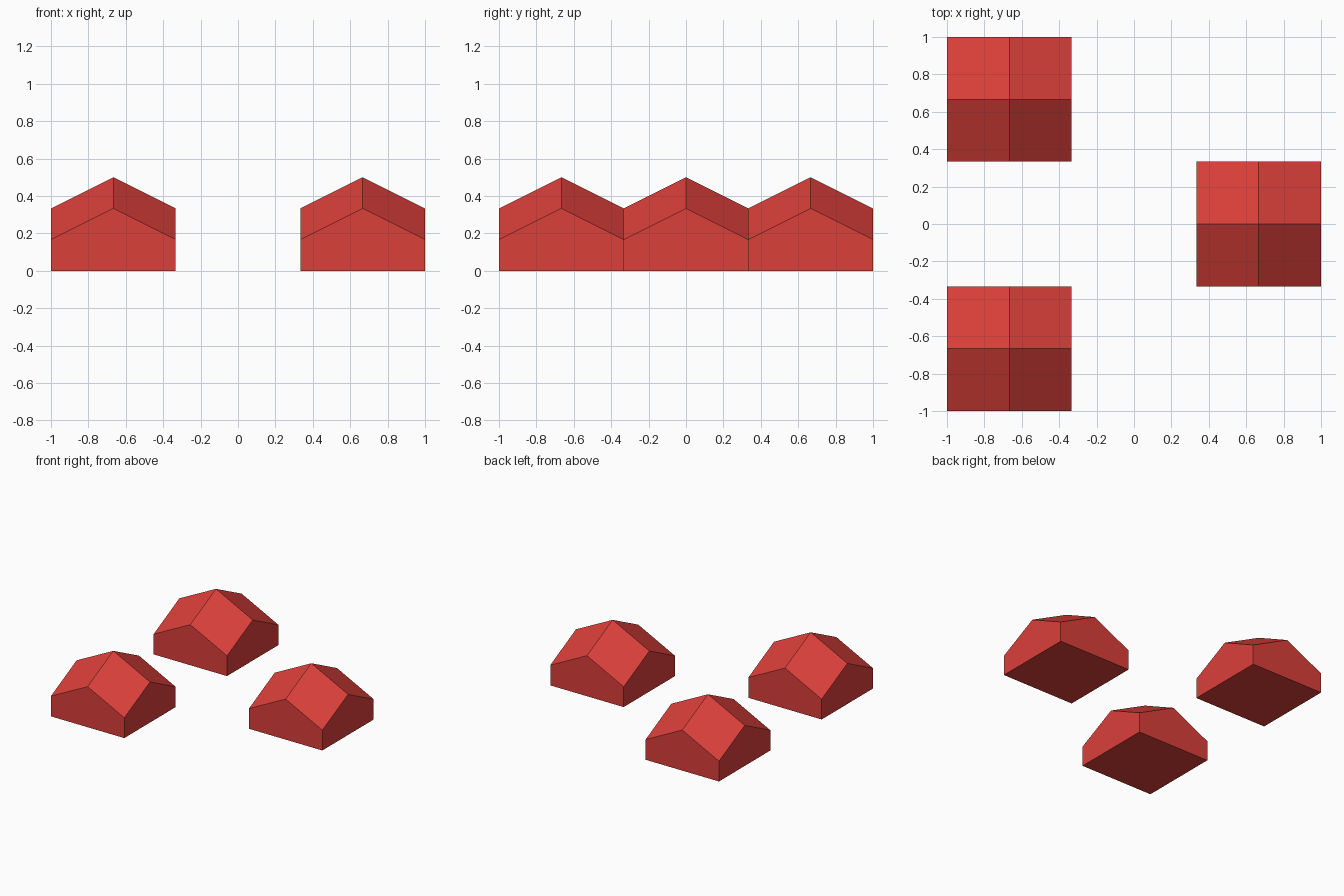
import bpy
import bmesh

if "Cube" in bpy.data.objects:
    bpy.data.objects.remove(bpy.data.objects["Cube"])

SIZE = 2 / 3      # block width
PEAK = 0.5        # height of the centre point
SLOPE = 0.5       # fall of the roof per unit along x and y

red = bpy.data.materials.new("red")
red.diffuse_color = (0.71, 0.05, 0.042, 1)
red.use_nodes = True
red.node_tree.nodes["Principled BSDF"].inputs["Base Color"].default_value = red.diffuse_color


def faceted_block(name, x, y):
    """Square block with a four-facet top, high in the middle and low at the corners."""
    bm = bmesh.new()
    # Faceted top: 2 x 2 grid lowered away from the centre
    bmesh.ops.create_grid(bm, x_segments=2, y_segments=2, size=SIZE / 2)
    for v in bm.verts:
        v.co.z = PEAK - SLOPE * (abs(v.co.x) + abs(v.co.y))
    # Walls down to the ground, then the base
    rim = [e for e in bm.edges if e.is_boundary]
    walls = bmesh.ops.extrude_edge_only(bm, edges=rim)["geom"]
    for v in walls:
        if isinstance(v, bmesh.types.BMVert):
            v.co.z = 0
    bmesh.ops.holes_fill(bm, edges=[e for e in bm.edges if e.is_boundary], sides=0)
    # Join the coplanar wall halves
    bmesh.ops.dissolve_limit(bm, angle_limit=0.01, verts=bm.verts, edges=bm.edges)
    bmesh.ops.recalc_face_normals(bm, faces=bm.faces)

    mesh = bpy.data.meshes.new(name)
    bm.to_mesh(mesh)
    bm.free()
    mesh.materials.append(red)
    obj = bpy.data.objects.new(name, mesh)
    obj.location = (x, y, 0)
    bpy.context.collection.objects.link(obj)


faceted_block("back_left_block", -SIZE, SIZE)
faceted_block("front_left_block", -SIZE, -SIZE)
faceted_block("right_block", SIZE, 0)
